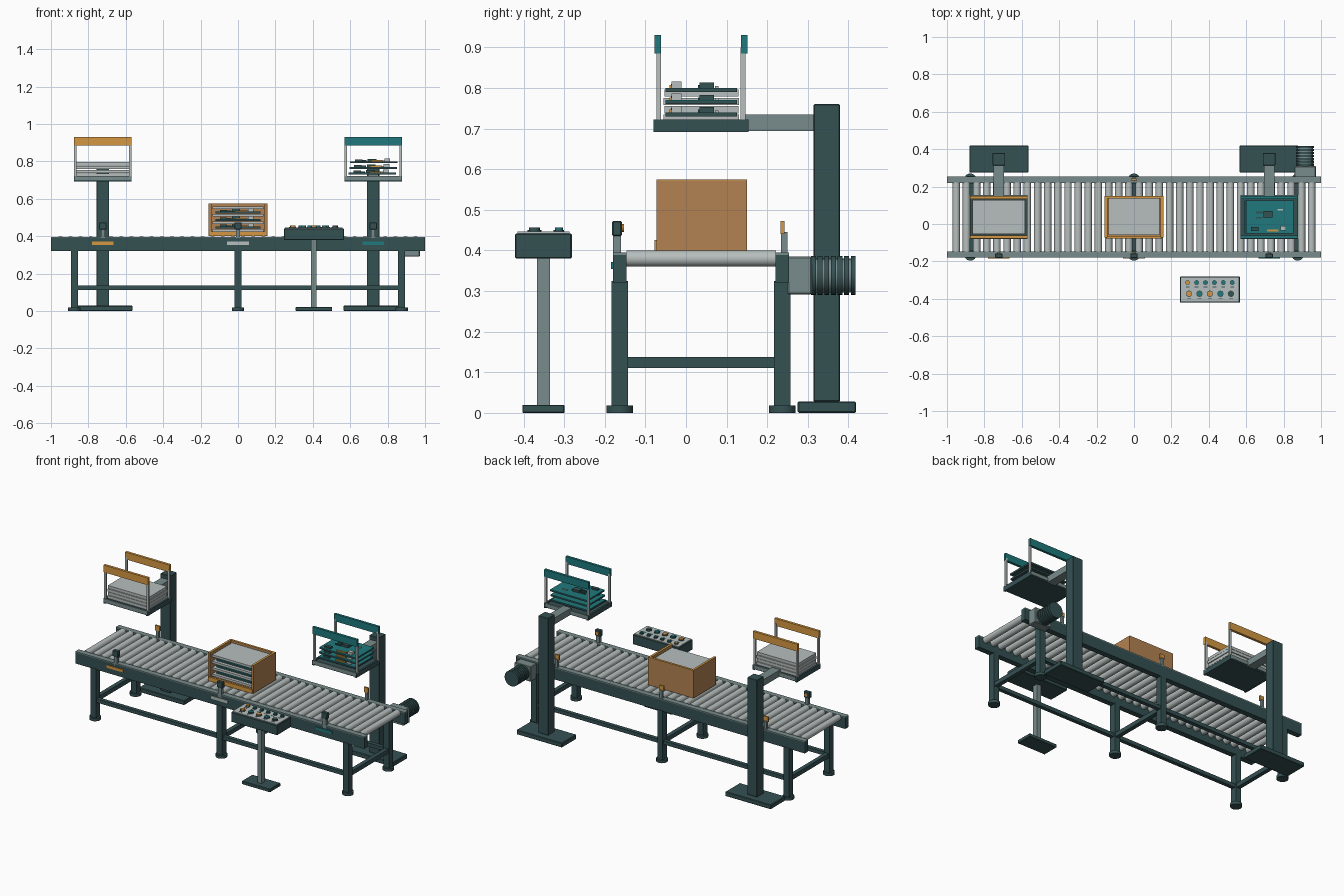
import bpy
import bmesh
from mathutils import Matrix, Vector

default_cube = bpy.data.objects.get("Cube")
if default_cube:
    bpy.data.objects.remove(default_cube, do_unlink=True)


def make_material(name, colour):
    material = bpy.data.materials.new(name)
    material.use_nodes = True
    rgba = (*colour, 1.0)
    material.diffuse_color = rgba
    material.node_tree.nodes["Principled BSDF"].inputs["Base Color"].default_value = rgba
    return material


DARK = make_material("dark slate paint", (.036, .082, .086))
STEEL = make_material("grey steel", (.19, .26, .26))
LIGHT = make_material("light grey", (.47, .52, .51))
TEAL = make_material("teal", (.014, .19, .2))
ORANGE = make_material("orange", (.66, .31, .055))
CARD = make_material("cardboard", (.45, .225, .085))


def finish(name, bm, material):
    mesh = bpy.data.meshes.new(name)
    bm.to_mesh(mesh)
    bm.free()
    mesh.materials.append(material)
    obj = bpy.data.objects.new(name, mesh)
    bpy.context.collection.objects.link(obj)
    return obj


def box(name, material, xs, ys, zs, bevel=0):
    """Block spanning the given ranges on each axis."""
    bm = bmesh.new()
    spans = (xs, ys, zs)
    centre = Vector([(low + high) / 2 for low, high in spans])
    size = Vector([high - low for low, high in spans])
    bmesh.ops.create_cube(bm, size=1, matrix=Matrix.LocRotScale(centre, None, size))
    if bevel:
        bmesh.ops.bevel(bm, geom=bm.edges[:], offset=bevel, segments=1, affect='EDGES')
    return finish(name, bm, material)


def around(centre, width):
    return (centre - width / 2, centre + width / 2)


def rod(name, material, centre, radius, length, axis='Z', sides=24):
    """Smooth cylinder along Z or Y."""
    bm = bmesh.new()
    turn = Matrix.Rotation(1.5708, 4, 'X') if axis == 'Y' else Matrix()
    bmesh.ops.create_cone(bm, cap_ends=True, segments=sides, radius1=radius, radius2=radius,
                          depth=length, matrix=Matrix.Translation(centre) @ turn)
    for face in bm.faces:
        face.smooth = len(face.verts) == 4
    for edge in bm.edges:
        edge.smooth = all(face.smooth for face in edge.link_faces)
    return finish(name, bm, material)


# Conveyor frame: side rails, legs, feet and braces
FRONT, BACK, MIDDLE = -.163, .237, .037
LEG_X = (-.875, 0, .875)
for side, y in (("front", FRONT), ("back", BACK)):
    box(side + "_rail", DARK, (-1, 1), around(y, .034), (.32, .389))
    box(side + "_rail_cap", STEEL, (-1, 1), around(y, .034), (.389, .395))
    box(side + "_lower_brace", DARK, (LEG_X[0], LEG_X[2]), around(y, .024), (.112, .135))
    for x in LEG_X:
        box(side + "_leg", DARK, around(x, .038), around(y, .04), (.015, .325))
        rod(side + "_foot", DARK, (x, y, .009), .033, .018)
for x in LEG_X:
    box("cross_brace", DARK, around(x, .026), (FRONT, BACK), (.11, .137))

# Rollers
ROLLERS = 36
for i in range(ROLLERS):
    x = -.95 + 1.9 * i / (ROLLERS - 1)
    rod("roller", LIGHT, (x, MIDDLE, .38), .02, .368, 'Y', 20)

# Drive motor with cooling fins
MOTOR_X, MOTOR_Z = .915, .338
box("gearbox", STEEL, around(MOTOR_X, .115), (.25, .31), around(MOTOR_Z, .094), .004)
rod("motor_core", STEEL, (MOTOR_X, .362, MOTOR_Z), .042, .108, 'Y')
for i in range(7):
    rod("motor_fin", DARK, (MOTOR_X, .314 + i * .0163, MOTOR_Z), .048, .012, 'Y')

# Sensors on the front rail, reflectors on the back rail, and station plates
STATION = .7225
for x, tag in ((-STATION, ORANGE), (0, LIGHT), (STATION, TEAL)):
    box("sensor_bracket", STEEL, around(x, .022), around(-.17, .02), (.375, .437))
    box("sensor_head", DARK, around(x, .04), around(-.17, .024), (.435, .473), .003)
    rod("sensor_lens", ORANGE, (x, -.156, .455), .01, .006, 'Y', 16)
    box("reflector_bracket", STEEL, around(x, .016), around(.242, .016), (.39, .445))
    box("reflector", ORANGE, around(x, .03), around(.238, .01), (.44, .472))
    box("station_plate", tag, around(x, .115), around(FRONT - .019, .006), (.354, .371))


def board(x, y, z, width, depth):
    """Circuit board with a painted top and small components."""
    box("board", DARK, around(x, width), around(y, depth), (z, z + .008))
    top = z + .01
    box("board_face", TEAL, around(x, width), around(y, depth), (z + .008, top))
    parts = (("chip", DARK, -.04, .08, .18, .2, .013),
             ("pin_row", DARK, -.22, .14, .14, .05, .007),
             ("pin_row", DARK, -.22, -.02, .14, .05, .007),
             ("port", LIGHT, .28, -.34, .12, .14, .016),
             ("connector", ORANGE, .06, -.41, .25, .06, .007),
             ("capacitor", LIGHT, .22, .22, .12, .05, .005),
             ("socket", DARK, -.32, -.36, .16, .12, .01))
    for name, material, u, v, w, d, height in parts:
        box(name, material, around(x + u * width, w * width),
            around(y + v * depth, d * depth), (top, top + height))


def tray_station(x, accent):
    """Column with an arm that carries a tray between two sign boards."""
    box("column_base", DARK, around(x, .315), (.275, .419), (0, .028), .003)
    box("column", DARK, around(x, .068), (.314, .379), (.028, .76), .002)
    box("arm", STEEL, around(x, .056), (.14, .32), (.694, .734))
    box("tray", DARK, around(x, .29), (-.074, .148), (.693, .716))
    for y in (-.075, .149):
        box("tray_rim", STEEL, around(x, .305), around(y, .01), (.7, .722))
    for sign in (-1, 1):
        edge = x + sign * .147
        box("tray_side", DARK, around(edge, .012), (-.08, .154), (.692, .722))
        for y in (-.067, .14):
            box("sign_post", LIGHT, around(edge, .012), around(y, .012), (.716, .9))
    for y in (-.07, .143):
        box("sign_board", accent, around(x, .308), around(y, .016), (.885, .93))


tray_station(-STATION, ORANGE)
tray_station(STATION, TEAL)

# Left tray holds foam sheets, right tray holds boards
for i in range(4):
    z = .717 + i * .0205
    inset = .004 * (i % 2)
    box("foam_sheet", LIGHT, around(-STATION, .286 - inset), around(.038, .186 - inset),
        (z, z + .0175))
for i in range(3):
    board(STATION - .004 + .004 * i, MIDDLE, .73 + .03 * i, .255, .176)

# Open-fronted carton with sheets and boards inside
LEFT, RIGHT, NEAR, FAR, FLOOR, RIM = -.157, .157, -.073, .15, .4, .572
WALL = .014
box("carton_floor", CARD, (LEFT, RIGHT), (NEAR, FAR), (FLOOR, FLOOR + .01))
box("carton_back", CARD, (LEFT, RIGHT), (FAR - WALL, FAR), (FLOOR, RIM))
box("carton_side", CARD, (LEFT, LEFT + WALL), (NEAR, FAR), (FLOOR, RIM))
box("carton_side", CARD, (RIGHT - WALL, RIGHT), (NEAR, FAR), (FLOOR, RIM))
box("carton_front_lip", ORANGE, (LEFT + .006, RIGHT - .006), (NEAR - .005, NEAR + .008),
    (FLOOR, FLOOR + .025))
box("rim_trim", ORANGE, (LEFT, RIGHT), (FAR - WALL, FAR), (RIM, RIM + .002))
for x in (LEFT, RIGHT - WALL):
    box("rim_trim", ORANGE, (x, x + WALL), (NEAR, FAR - WALL), (RIM, RIM + .002))
for i in range(4):
    z = .425 + i * .04
    box("packing_sheet", LIGHT, around(0, .275), (NEAR + .014, FAR - WALL), (z, z + .014))
    if i < 3:
        board(0, MIDDLE, z + .016, .24, .16)

# Control desk on a pedestal
DESK_X, DESK_Y = .406, -.351
box("pedestal_base", DARK, around(DESK_X, .195), around(DESK_Y, .104), (0, .02), .002)
box("pedestal", STEEL, around(DESK_X, .03), around(DESK_Y, .032), (.02, .38))
box("control_box", DARK, around(DESK_X, .32), around(DESK_Y, .14), (.38, .442), .003)
box("control_face", LIGHT, around(DESK_X, .308), around(DESK_Y, .128), (.442, .446))
rows = ((-.313, .0477, .01, (ORANGE, TEAL, TEAL, TEAL, TEAL, TEAL)),
        (-.373, .056, .014, (ORANGE, TEAL, ORANGE, TEAL, DARK)))
for y, pitch, radius, colours in rows:
    for i, colour in enumerate(colours):
        x = DESK_X + (i - (len(colours) - 1) / 2) * pitch
        rod("button_collar", DARK, (x, y, .447), radius + .003, .006, sides=16)
        rod("button", colour, (x, y, .451), radius, .01, sides=16)
        box("button_label", DARK, around(x, .02), around(y - .024, .005), (.446, .447))
